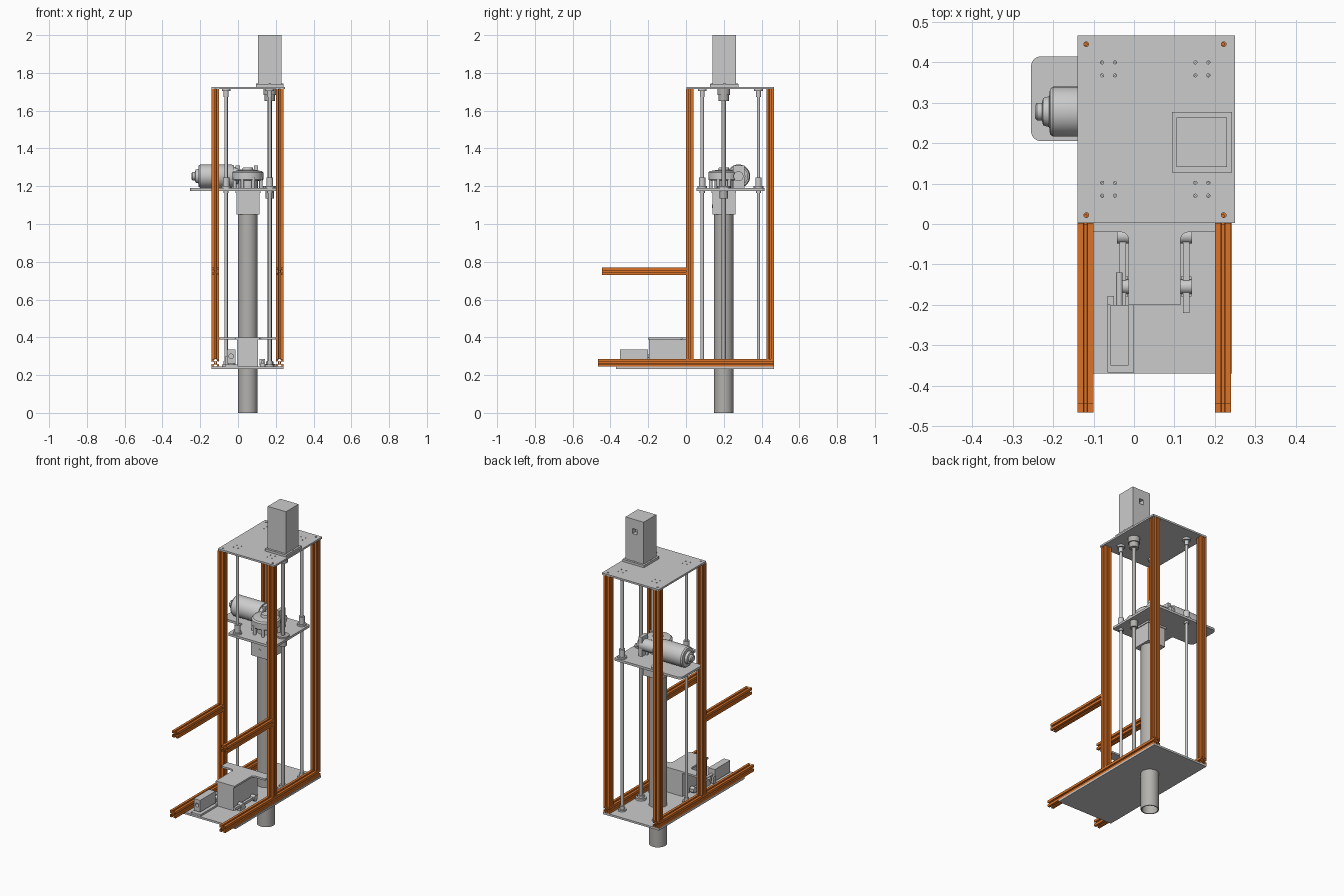
import bpy, bmesh
from math import sin, cos, pi, radians
from mathutils import Vector, Matrix

if "Cube" in bpy.data.objects:
    bpy.data.objects.remove(bpy.data.objects["Cube"])


def material(name, rgb):
    m = bpy.data.materials.new(name)
    m.diffuse_color = (*rgb, 1)
    m.use_nodes = True
    m.node_tree.nodes["Principled BSDF"].inputs["Base Color"].default_value = m.diffuse_color
    return m


ORANGE = material("orange_aluminium", (0.72, 0.17, 0.02))
STEEL = material("warm_steel", (0.45, 0.44, 0.42))
AXES = {'z': Matrix(), 'x': Matrix.Rotation(radians(90), 4, 'Y'),
        'y': Matrix.Rotation(radians(-90), 4, 'X')}


def finish(name, me, mat=None):
    me.polygons.foreach_set("use_smooth", [True] * len(me.polygons))
    me.set_sharp_from_angle(angle=radians(30))
    me.name = name
    if mat:
        me.materials.clear()
        me.materials.append(mat)
    ob = bpy.data.objects.new(name, me)
    bpy.context.collection.objects.link(ob)
    return ob


def box(name, x, y, z, mat=None):
    bm = bmesh.new()
    bmesh.ops.create_cube(bm, size=1)
    for v in bm.verts:
        v.co = [a[0] + (c + .5) * (a[1] - a[0]) for a, c in zip((x, y, z), v.co)]
    me = bpy.data.meshes.new(name)
    bm.to_mesh(me)
    bm.free()
    return finish(name, me, mat)


def lathe(name, profile, loc, axis='z', mat=None, n=32, closed=False):
    """Revolve (radius, height) pairs; solid profiles are capped on the axis."""
    if not closed:
        profile = [(0, profile[0][1])] + profile + [(0, profile[-1][1])]
    bm = bmesh.new()
    rings = [[bm.verts.new((r * cos(2 * pi * i / n), r * sin(2 * pi * i / n), h))
              for i in range(n)] for r, h in profile]
    pairs = list(zip(rings, rings[1:])) + ([(rings[-1], rings[0])] if closed else [])
    for a, b in pairs:
        for i in range(n):
            j = (i + 1) % n
            bm.faces.new((a[i], a[j], b[j], b[i]))
    bmesh.ops.remove_doubles(bm, verts=bm.verts, dist=1e-6)
    bmesh.ops.recalc_face_normals(bm, faces=bm.faces)
    bm.transform(Matrix.Translation(loc) @ AXES[axis])
    me = bpy.data.meshes.new(name)
    bm.to_mesh(me)
    bm.free()
    return finish(name, me, mat)


def circle(x, y, r, n=16):
    return [(x + r * cos(2 * pi * i / n), y + r * sin(2 * pi * i / n)) for i in range(n)]


def rect(x0, x1, y0, y1):
    return [(x0, y0), (x1, y0), (x1, y1), (x0, y1)]


def rounded(pts):
    """Soften the corners of (x, y, radius) right-angled points."""
    out = []
    for i, (x, y, r) in enumerate(pts):
        p = Vector((x, y))
        if not r:
            out.append((x, y))
            continue
        a = p + (Vector(pts[i - 1][:2]) - p).normalized() * r
        b = p + (Vector(pts[(i + 1) % len(pts)][:2]) - p).normalized() * r
        c = a + b - p
        for k in range(7):
            t = pi / 2 * k / 6
            out.append(tuple(c + (a - c) * cos(t) + (b - c) * sin(t)))
    return out


def prism(name, loops, h0, h1, loc=(0, 0, 0), axis='z', mat=None):
    """Extrude an outline with holes by way of a filled 2D curve."""
    cu = bpy.data.curves.new(name, 'CURVE')
    cu.dimensions, cu.fill_mode, cu.extrude = '2D', 'BOTH', (h1 - h0) / 2
    for pts in loops:
        s = cu.splines.new('POLY')
        s.points.add(len(pts) - 1)
        for q, p in zip(s.points, pts):
            q.co = (p[0], p[1], 0, 1)
        s.use_cyclic_u = True
    tmp = bpy.data.objects.new(name, cu)
    bpy.context.collection.objects.link(tmp)
    dg = bpy.context.evaluated_depsgraph_get()
    me = bpy.data.meshes.new_from_object(tmp.evaluated_get(dg))
    bpy.data.objects.remove(tmp)
    bm = bmesh.new()
    bm.from_mesh(me)
    bmesh.ops.remove_doubles(bm, verts=bm.verts, dist=1e-6)
    bmesh.ops.recalc_face_normals(bm, faces=bm.faces)
    bm.transform(Matrix.Translation(loc) @ AXES[axis] @ Matrix.Translation((0, 0, (h0 + h1) / 2)))
    bm.to_mesh(me)
    bm.free()
    return finish(name, me, mat)


# Slotted extrusion section: one side, repeated four times
side = [(.02, .02), (.005, .02), (.005, .0155), (.010, .0155), (.010, .0135), (.004, .0075),
        (-.004, .0075), (-.010, .0135), (-.010, .0155), (-.005, .0155), (-.005, .02)]
slot = []
for k in range(4):
    c, s = round(cos(k * pi / 2)), round(sin(k * pi / 2))
    slot += [(x * c - y * s, x * s + y * c) for x, y in side]
SLOT = [slot, circle(0, 0, .0035, 12)]

PX, PY = .052, .2          # drill pipe axis
SX = .168                  # lead screw x
RODS = [(x, y) for x in (-.063, SX) for y in (.086, .384)]

# Frame posts and rails
for tag, x in (("left", -.12), ("right", .22)):
    for end, y in (("front", .02), ("back", .445)):
        prism(f"{tag}_{end}_post", SLOT, .286, 1.715, (x, y, 0), mat=ORANGE)
    prism(f"{tag}_base_rail", SLOT, -.467, .465, (x, 0, .265), 'y', ORANGE)
    prism(f"{tag}_upper_rail", SLOT, -.445, 0, (x, 0, .75), 'y', ORANGE)

# Top plate with bolt holes, and base plate
holes = [circle(x, y, .006) for x in (-.118, .222) for y in (.022, .445)]
holes += [circle(x + i * .016, y + j * .016, .004, 10)
          for x, y in RODS for i in (-1, 1) for j in (-1, 1)]
prism("top_plate", [rect(-.14, .25, .002, .467)] + holes, 1.715, 1.726)
prism("base_plate", [rect(-.14, .242, -.37, .465), circle(PX, PY, .052, 40)], .233, .245)

# Drive motor on the top plate, with a socket in its back face
box("drive_motor_flange", (.094, .242), (.128, .277), (1.726, 1.74))
sz = 1.925
prism("drive_motor", [rect(.105, .23, -2.0, -1.74), rect(.152, .182, -sz - .016, -sz + .016)],
      .235, .264, axis='y')
box("drive_motor_core", (.105, .23), (.141, .235), (1.74, 2.0))
for dx, dy in ((.068, 0), (-.068, 0), (0, .068), (0, -.068)):
    lathe("flange_screw", [(.005, 1.74), (.005, 1.743)], (SX + dx, .203 + dy, 0), n=12)

# Lead screw, coupling and nut
lathe("lead_screw", [(.011, .245), (.011, 1.66)], (SX, PY, 0), mat=STEEL, n=20)
lathe("screw_coupling", [(.027, 1.65), (.027, 1.682), (.034, 1.682), (.034, 1.715)],
      (SX, PY, 0), mat=STEEL)
lathe("screw_nut", [(.022, 1.135), (.022, 1.19), (.036, 1.19), (.036, 1.2)], (SX, PY, 0), mat=STEEL)
lathe("screw_foot_bearing", [(.03, .245), (.03, .258), (.019, .258), (.019, .272)], (SX, PY, 0))

# Guide rods with end supports and carriage bushings
for x, y in RODS:
    lathe("guide_rod", [(.009, .245), (.009, 1.715)], (x, y, 0), n=20)
    lathe("rod_top_support", [(.013, 1.672), (.013, 1.703), (.023, 1.703), (.023, 1.715)], (x, y, 0), n=24)
    lathe("rod_foot_support", [(.023, .245), (.023, .255), (.014, .255), (.014, .275)], (x, y, 0), n=24)
    lathe("rod_bushing", [(.014, 1.165), (.014, 1.19), (.026, 1.19), (.026, 1.2),
                          (.017, 1.2), (.017, 1.245)], (x, y, 0), n=24)

# Carriage plate with the motor wing
wing = [(-.255, .205, .025), (-.11, .205, .01), (-.11, .055, .01), (.205, .055, .01),
        (.205, .415, .01), (-.255, .415, .025)]
prism("carriage_plate", [rounded(wing)], 1.176, 1.19)

# Drill pipe and its chuck block
lathe("drill_pipe", [(.051, 0), (.051, 1.06), (.045, 1.06), (.045, 0)], (PX, PY, 0),
      mat=STEEL, n=48, closed=True)
box("chuck_block", (PX - .061, PX + .061), (PY - .061, PY + .061), (1.05, 1.165))
box("chuck_mount", (PX - .066, PX + .066), (PY - .066, PY + .066), (1.165, 1.176))
lathe("chuck_screw", [(.008, 0), (.008, .125)], (PX, PY - .0625, 1.094), 'y', n=16)

# Worm gearbox on standoffs
lathe("gear_housing", [(.078, 1.23), (.082, 1.235), (.082, 1.272), (.074, 1.28), (.045, 1.285),
                       (.03, 1.285), (.026, 1.3), (.014, 1.3)], (PX, PY, 0), n=40)
lathe("gear_output", [(.05, 1.19), (.05, 1.23)], (PX, PY, 0))
for k in range(8):
    a = pi / 8 + k * pi / 4
    lathe("gear_standoff", [(.009, 1.19), (.009, 1.245)],
          (PX + .075 * cos(a), PY + .075 * sin(a), 0), n=14)
lathe("worm_housing", [(.05, -.02), (.05, 0), (.036, .005), (.036, .1), (.026, .105), (.026, .125)],
      (0, .278, 1.253), 'x')
for x in (-.012, .085):
    box("worm_lug", (x, x + .022), (.25, .31), (1.19, 1.31))

# Rotation motor lying along x
lathe("rotation_motor", [(.016, -.245), (.022, -.24), (.022, -.228), (.034, -.225), (.038, -.21),
                         (.056, -.208), (.062, -.2), (.062, -.035), (.056, -.02)],
      (0, .278, 1.253), 'x', n=40)

# Pipe clamp: T-shaped cover over a box
cover = [(-.1, .04, 0), (-.1, -.02, 0), (-.013, -.02, .02), (-.013, -.2, 0),
         (.115, -.2, 0), (.115, -.02, .02), (.2, -.02, 0), (.2, .04, 0)]
prism("clamp_cover", [rounded(cover)], .388, .399)
box("clamp_box", (-.005, .107), (-.197, .04), (.245, .388))

# Clamp levers with pivots
for x in (-.028, .129):
    box("clamp_lever", (x - .008, x + .008), (-.22, -.01), (.262, .278))
    for y in (-.155, -.03):
        lathe("lever_pivot", [(.018, -.014), (.018, .014)], (x, y, .268), 'x', n=20)
    box("lever_base", (x - .013, x + .013), (-.18, -.13), (.245, .262))

# Clamp actuator on its bracket
box("actuator_bracket", (-.065, 0), (-.368, -.2), (.245, .256))
box("actuator_body", (-.058, -.014), (-.325, -.2), (.262, .335))
prism("actuator_front", [rect(-.058, -.014, -.335, -.262), circle(-.036, -.3, .012)],
      -.35, -.325, axis='y')
box("actuator_foot", (-.05, -.022), (-.34, -.2), (.256, .262))
box("actuator_side_arm", (-.065, -.05), (-.2, -.178), (.256, .3))
lathe("actuator_rod", [(.008, -.2), (.008, -.12)], (-.036, 0, .3), 'y', n=16)
